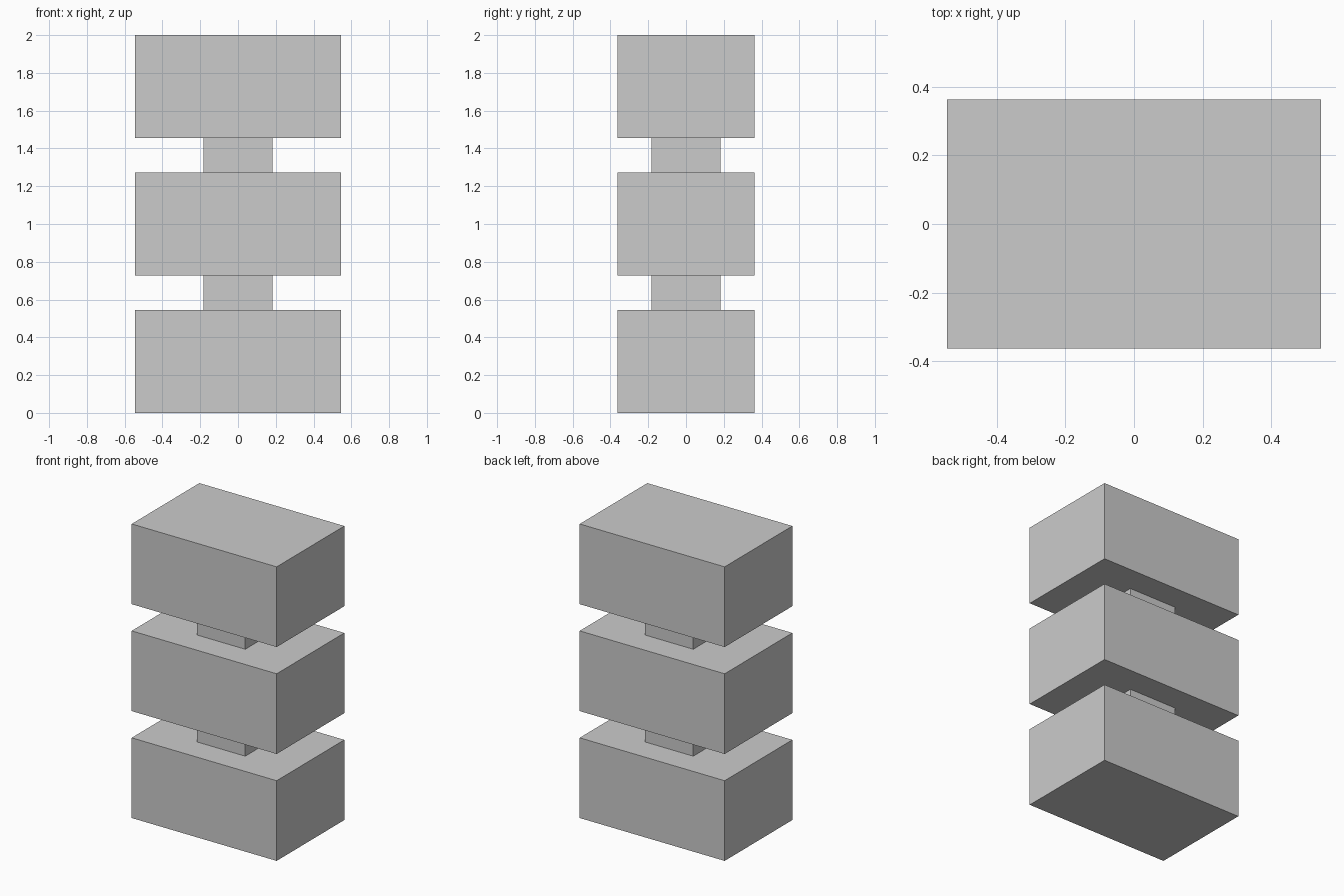
import bpy

if "Cube" in bpy.data.objects:
    bpy.data.objects.remove(bpy.data.objects["Cube"])

U = 2 / 11  # the model is 11 equal units tall


def box(name, width, depth, height, bottom):
    bpy.ops.mesh.primitive_cube_add(size=1, location=(0, 0, (bottom + height / 2) * U))
    obj = bpy.context.object
    obj.name = name
    obj.scale = (width * U, depth * U, height * U)
    bpy.ops.object.transform_apply(location=False, rotation=False, scale=True)
    return obj


# Three wide blocks, stacked with gaps
for i, level in enumerate(("lower", "middle", "upper")):
    box(f"{level}_block", 6, 4, 3, i * 4)

# Two square necks joining the blocks
for i, level in enumerate(("lower", "upper")):
    box(f"{level}_neck", 2, 2, 1, 3 + i * 4)
